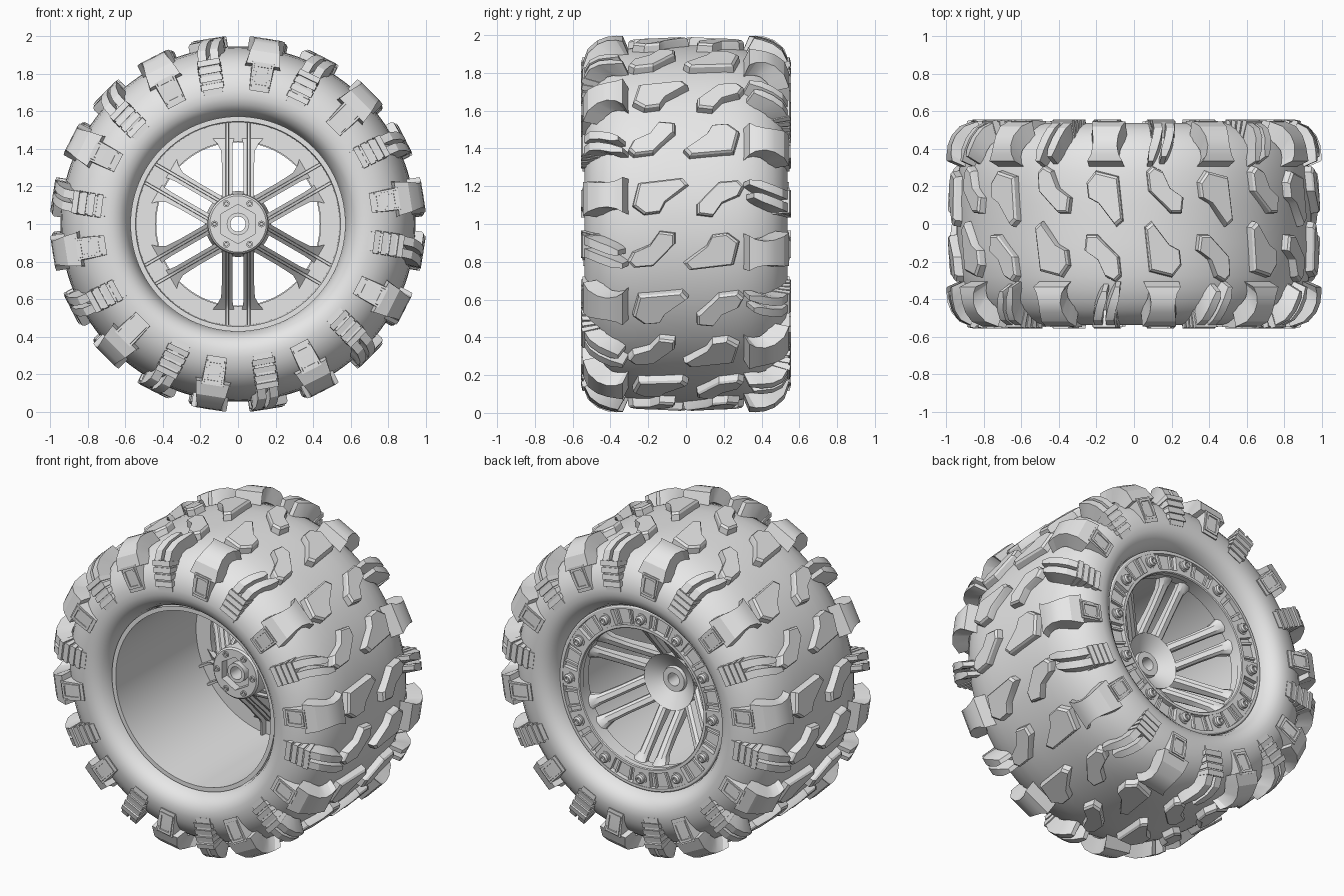
import bpy, bmesh, math
from math import sin, cos, pi, radians
from mathutils import Vector

if "Cube" in bpy.data.objects:
    bpy.data.objects.remove(bpy.data.objects["Cube"])

grey = bpy.data.materials.new("plain_grey")
grey.use_nodes = True
grey.diffuse_color = (0.8, 0.8, 0.8, 1)
grey.node_tree.nodes["Principled BSDF"].inputs["Base Color"].default_value = (0.8, 0.8, 0.8, 1)


def polar(r, y, a, side=1):
    """Point at radius r, depth y and angle a clockwise from the top."""
    return Vector((side * r * sin(a), side * y, 1 + r * cos(a)))


def along(r, x, y, a):
    """Point r out along a spoke at angle a, shifted sideways by x."""
    return Vector((r * sin(a) + x * cos(a), y, 1 + r * cos(a) - x * sin(a)))


def loft(bm, rings, caps=True, loop=False):
    rows = [[bm.verts.new(p) for p in ring] for ring in rings]
    n = len(rows[0])
    for i in range(len(rows) if loop else len(rows) - 1):
        a, b = rows[i], rows[(i + 1) % len(rows)]
        for j in range(n):
            k = (j + 1) % n
            bm.faces.new((a[j], a[k], b[k], b[j]))
    if caps:
        return bm.faces.new(rows[0]), bm.faces.new(rows[-1][::-1])


def finish(bm, name, angle=32):
    bmesh.ops.recalc_face_normals(bm, faces=bm.faces)
    mesh = bpy.data.meshes.new(name)
    bm.to_mesh(mesh)
    bm.free()
    mesh.materials.append(grey)
    obj = bpy.data.objects.new(name, mesh)
    bpy.context.collection.objects.link(obj)
    bpy.ops.object.select_all(action="DESELECT")
    obj.select_set(True)
    bpy.context.view_layer.objects.active = obj
    bpy.ops.object.shade_smooth_by_angle(angle=radians(angle))
    return obj


def lathe(name, profile, segs=96, hexed=(), angle=32):
    """Spin a closed (y, r) profile; points listed in hexed are six-sided."""
    bm = bmesh.new()
    rings = []
    for s in range(segs):
        a = 2 * pi * s / segs
        flat = cos(pi / 6) / cos(a % (pi / 3) - pi / 6)
        rings.append([polar(r * (flat if i in hexed else 1), y, a)
                      for i, (y, r) in enumerate(profile)])
    loft(bm, rings, caps=False, loop=True)
    return finish(bm, name, angle)


# Tyre carcass: one half profile mirrored across the middle
half = [(.1, .945), (.2, .942), (.28, .934), (.35, .918), (.41, .893), (.46, .86),
        (.5, .815), (.526, .765), (.538, .71), (.537, .67), (.525, .635),
        (.5, .605), (.46, .583), (.4, .57)]
lathe("tyre_carcass", half + [(-y, r) for y, r in reversed(half)], 128, angle=40)

# Centre tread blocks, two alternating outlines (across, up)
BROAD = [(-.25, .065), (-.02, .09), (.01, .055), (-.11, -.035), (-.14, -.09),
         (-.22, -.1), (-.28, -.055)]
HOOKED = [(-.305, -.05), (-.275, -.08), (-.175, -.07), (-.06, .045), (-.06, .1),
          (-.14, .11), (-.19, .04), (-.28, 0)]


def centre_lug(bm, outline, a, side):
    cy = sum(p[0] for p in outline) / len(outline)
    ct = sum(p[1] for p in outline) / len(outline)
    rings = []
    for lift, grow in ((-.03, 1.06), (.035, 1), (.046, .9)):
        ring = []
        for y, t in outline:
            y, t = cy + (y - cy) * grow, ct + (t - ct) * grow
            r = .946 - .15 * y * y + lift
            ring.append(polar(r, y, a - t / .95, side))
        rings.append(ring)
    loft(bm, rings)


# Shoulder tread blocks: stations of (y, r, middle, half width)
def shoulder(bm, stations, side, a, depth=.1):
    rings = []
    for y, r, t, w in stations:
        inward = Vector((-.25 - y, .8 - r)).normalized() * depth
        yb, rb = y + inward.x, r + inward.y
        rings.append([polar(r, y, a - (t - w) / r, side),
                      polar(r, y, a - (t + w) / r, side),
                      polar(rb, yb, a - (t + w * 1.1) / r, side),
                      polar(rb, yb, a - (t - w * 1.1) / r, side)])
    return loft(bm, rings)


def wide_lug(bm, a, side):
    shoulder(bm, [(-.335, .998, 0, .095), (-.37, 1, 0, .075), (-.42, .995, 0, .065),
                  (-.47, .975, 0, .068), (-.52, .93, 0, .08), (-.546, .86, 0, .09)], side, a)
    shoulder(bm, [(-.547, .87, 0, .058), (-.55, .8, 0, .056), (-.548, .715, 0, .052)], side, a)
    # raised frame on the sidewall pad
    for r0, r1, t, w in ((.735, .75, 0, .045), (.845, .86, 0, .045),
                         (.735, .86, -.038, .007), (.735, .86, .038, .007)):
        shoulder(bm, [(-.555, r1, t, w), (-.555, r0, t, w)], side, a, .02)


def split_lug(bm, a, side):
    # two slanted prongs with a slot between them
    path = [(-.4, .993, -.02), (-.46, .975, 0), (-.51, .94, .015), (-.545, .87, .02)]
    for off, start in ((-.033, (-.335, .998, -.035)), (.033, (-.36, .998, -.03))):
        shoulder(bm, [(y, r, t + off, .013 if i == 0 else .023)
                      for i, (y, r, t) in enumerate([start] + path)], side, a)
    # stepped ribs running down the sidewall
    shoulder(bm, [(-.543, .89, .02, .055), (-.543, .7, .02, .05)], side, a)
    for i in range(4):
        r = .875 - i * .043
        shoulder(bm, [(-.548, r + .015, .02, .06), (-.555, r - .015, .02, .06)], side, a)


centre, edge = bmesh.new(), bmesh.new()
for side in (1, -1):
    for i in range(20):
        a = radians(9 + 18 * i)
        centre_lug(centre, HOOKED if i % 2 else BROAD, a, side)
        (split_lug if i % 2 else wide_lug)(edge, a, side)
finish(centre, "centre_tread_blocks", 25)
finish(edge, "shoulder_tread_blocks", 25)

# Rim barrel, open at the front, and the flange at the back
lathe("rim_barrel", [(-.45, .572), (-.45, .545), (.36, .54), (.36, .562), (-.42, .562)])
lathe("rim_flange", [(.35, .44), (.35, .565), (.42, .565), (.42, .44)])

# Retaining ring: two hoops joined by pads, leaving pockets between bolts
lathe("ring_outer_hoop", [(.41, .553), (.41, .575), (.445, .575), (.45, .567), (.45, .553)])
lathe("ring_inner_hoop", [(.41, .435), (.41, .457), (.45, .457), (.45, .44), (.445, .435)])
pads, bolts = bmesh.new(), bmesh.new()
for i in range(12):
    a = radians(30 * i)
    loft(pads, [[polar(r, y, a + radians(d)) for r, y in
                 ((.45, .41), (.56, .41), (.56, .447), (.45, .447))] for d in (-6.5, 0, 6.5)])
    # pocket frames standing just inside each recess
    for d in (10, 20):
        loft(pads, [[along(r, x, y, a + radians(d)) for x, y in
                     ((-.006, .41), (.006, .41), (.006, .436), (-.006, .436))]
                    for r in (.455, .555)])
    mid = polar(.505, 0, a)
    rings = []
    for r, y in ((.036, .44), (.036, .452), (.028, .453), (.028, .47),
                 (.021, .48), (.013, .48), (.012, .465)):
        rings.append([mid + Vector((r * cos(k * pi / 8), y, r * sin(k * pi / 8)))
                      for k in range(16)])
    loft(bolts, rings)
finish(pads, "ring_pads")
finish(bolts, "ring_bolts")

# Hub with a six-sided recess at the front and a dished back
lathe("hub", [(-.03, .105), (-.03, .15), (-.02, .16), (.12, .165), (.17, .175),
              (.13, .12), (.105, .08), (.125, .075), (.125, .04), (-.02, .04),
              (-.02, .06), (.02, .06), (.02, .105)], 72, hexed=(0, 12))
screws = bmesh.new()
for i in range(6):
    mid = polar(.125, 0, radians(30 + 60 * i))
    loft(screws, [[mid + Vector((r * cos(k * pi / 6), y, r * sin(k * pi / 6)))
                   for k in range(12)]
                  for r, y in ((.018, -.02), (.018, -.04), (.01, -.04), (.009, -.028))])
finish(screws, "hub_screws")

# Six paired spokes, dished from the rim flange down to the hub
spokes, fins = bmesh.new(), bmesh.new()
for i in range(6):
    a = radians(60 * i)
    for s in (-1, 1):
        rings, ridge = [], []
        for r, x0, x1, back, deep in ((.13, .028, .085, .13, .1), (.2, .03, .085, .19, .09),
                                      (.3, .03, .085, .275, .07), (.39, .03, .09, .35, .06),
                                      (.43, .027, .112, .385, .055), (.46, .02, .14, .41, .055)):
            m = (x1 - x0) * .25
            rings.append([along(r, s * x, y, a) for x, y in
                          ((x0, back - deep), (x1, back - deep), (x1, back - .02),
                           (x1 - m, back), (x0 + m, back), (x0, back - .02))])
            ridge.append((r, back - deep))
        loft(spokes, rings)
        # stiffening fin on the inner side, running out to the barrel
        ridge = ridge[:-1] + [(.46, .345), (.54, .345)]
        loft(fins, [[along(r, s * x, y, a) for x, y in
                     ((.048, y0 + .02), (.066, y0 + .02), (.064, y0 - .03), (.05, y0 - .03))]
                    for r, y0 in ridge])
finish(spokes, "spokes")
finish(fins, "spoke_fins")
